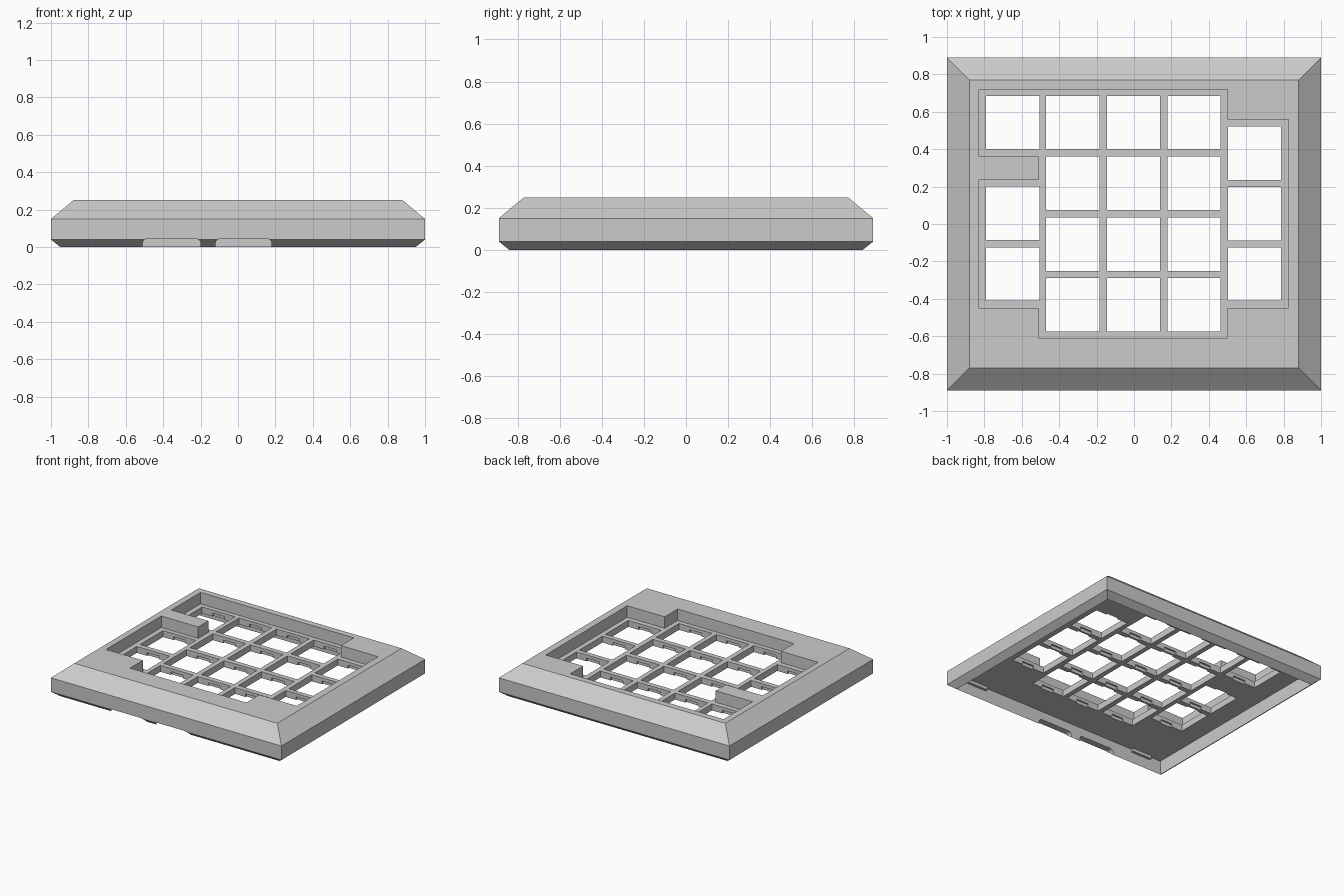
import bpy, bmesh, math

if "Cube" in bpy.data.objects:
    bpy.data.objects.remove(bpy.data.objects["Cube"])

grey = bpy.data.materials.new("case_grey")
grey.use_nodes = True
colour = (0.6, 0.6, 0.6, 1)
grey.diffuse_color = colour
grey.node_tree.nodes["Principled BSDF"].inputs["Base Color"].default_value = colour

CEILING, FLOOR, TOP = 0.11, 0.16, 0.25
HOLE = 0.285


def finish(bm, name):
    bmesh.ops.recalc_face_normals(bm, faces=bm.faces)
    mesh = bpy.data.meshes.new(name)
    bm.to_mesh(mesh)
    bm.free()
    obj = bpy.data.objects.new(name, mesh)
    bpy.context.collection.objects.link(obj)
    mesh.materials.append(grey)
    return obj


def prism(bm, points, direction):
    """Extrude a closed outline of 3D points along a direction."""
    face = bm.faces.new([bm.verts.new(p) for p in points])
    extruded = bmesh.ops.extrude_face_region(bm, geom=[face])["geom"]
    verts = [g for g in extruded if isinstance(g, bmesh.types.BMVert)]
    bmesh.ops.translate(bm, verts=verts, vec=direction)


def box(bm, x0, x1, y0, y1, z0, z1):
    prism(bm, [(x0, y0, z0), (x1, y0, z0), (x1, y1, z0), (x0, y1, z0)], (0, 0, z1 - z0))


def cut(target, bm):
    """Subtract a cutter mesh and remove the cutter."""
    cutter = finish(bm, "cutter")
    mod = target.modifiers.new("cut", "BOOLEAN")
    mod.operation, mod.solver, mod.object = "DIFFERENCE", "EXACT", cutter
    bpy.context.view_layer.objects.active = target
    bpy.ops.object.modifier_apply(modifier=mod.name)
    bpy.data.objects.remove(cutter)


# Case shell: rings from the inner ceiling, round the rim, up to the top face
bm = bmesh.new()
rings = []
for hx, z in [(0.95, CEILING), (0.95, 0), (1, 0.04), (1, 0.15), (0.88, TOP)]:
    hy = hx - 0.11
    rings.append([bm.verts.new((sx * hx, sy * hy, z))
                  for sx, sy in ((-1, -1), (1, -1), (1, 1), (-1, 1))])
for low, high in zip(rings, rings[1:]):
    for i in range(4):
        j = (i + 1) % 4
        bm.faces.new((low[i], low[j], high[j], high[i]))
bm.faces.new(rings[0])
bm.faces.new(rings[-1])
case = finish(bm, "case_shell")

# Stepped recess around the key field
outline = [(-0.83, 0.72), (0.5, 0.72), (0.5, 0.56), (0.825, 0.56), (0.825, -0.45),
           (0.5, -0.45), (0.5, -0.61), (-0.51, -0.61), (-0.51, -0.45), (-0.83, -0.45),
           (-0.83, 0.235), (-0.51, 0.235), (-0.51, 0.36), (-0.83, 0.36)]
bm = bmesh.new()
prism(bm, [(x, y, FLOOR) for x, y in outline], (0, 0, 0.2))
cut(case, bm)

# Key holes, column by column, with clip pockets on the underside
middle = [0.4, 0.075, -0.25, -0.575]
columns = [(-0.79, [0.4, -0.085, -0.41]), (-0.47, middle), (-0.145, middle),
           (0.178, middle), (0.502, [0.235, -0.088, -0.41])]
holes, pockets = bmesh.new(), bmesh.new()
for x, rows in columns:
    for y in rows:
        box(holes, x, x + HOLE, y, y + HOLE, 0.05, 0.3)
        box(pockets, x + 0.09, x + HOLE - 0.09, y - 0.012, y + HOLE + 0.012, 0.05, 0.135)
cut(case, holes)
cut(case, pockets)

# Two round-cornered cable notches in the front rim
bm = bmesh.new()
for x0, x1 in ((-0.51, -0.2), (-0.12, 0.18)):
    r, top = 0.025, 0.044
    arc = [i * math.pi / 8 for i in range(5)]
    right = [(x1 - r + r * math.cos(a), top - r + r * math.sin(a)) for a in arc]
    left = [(x0 + x1 - x, z) for x, z in reversed(right)]
    path = [(x0, -0.05), (x1, -0.05)] + right + left
    prism(bm, [(x, -0.95, z) for x, z in path], (0, 0.2, 0))
cut(case, bm)

# Small catches inside the front wall
for side, name in ((-1, "right_catch"), (1, "left_catch")):
    bm = bmesh.new()
    x0, x1 = sorted((side * 0.68, side * 0.85))
    box(bm, x0, x1, -0.845, -0.82, 0.085, CEILING + 0.005)
    finish(bm, name)
